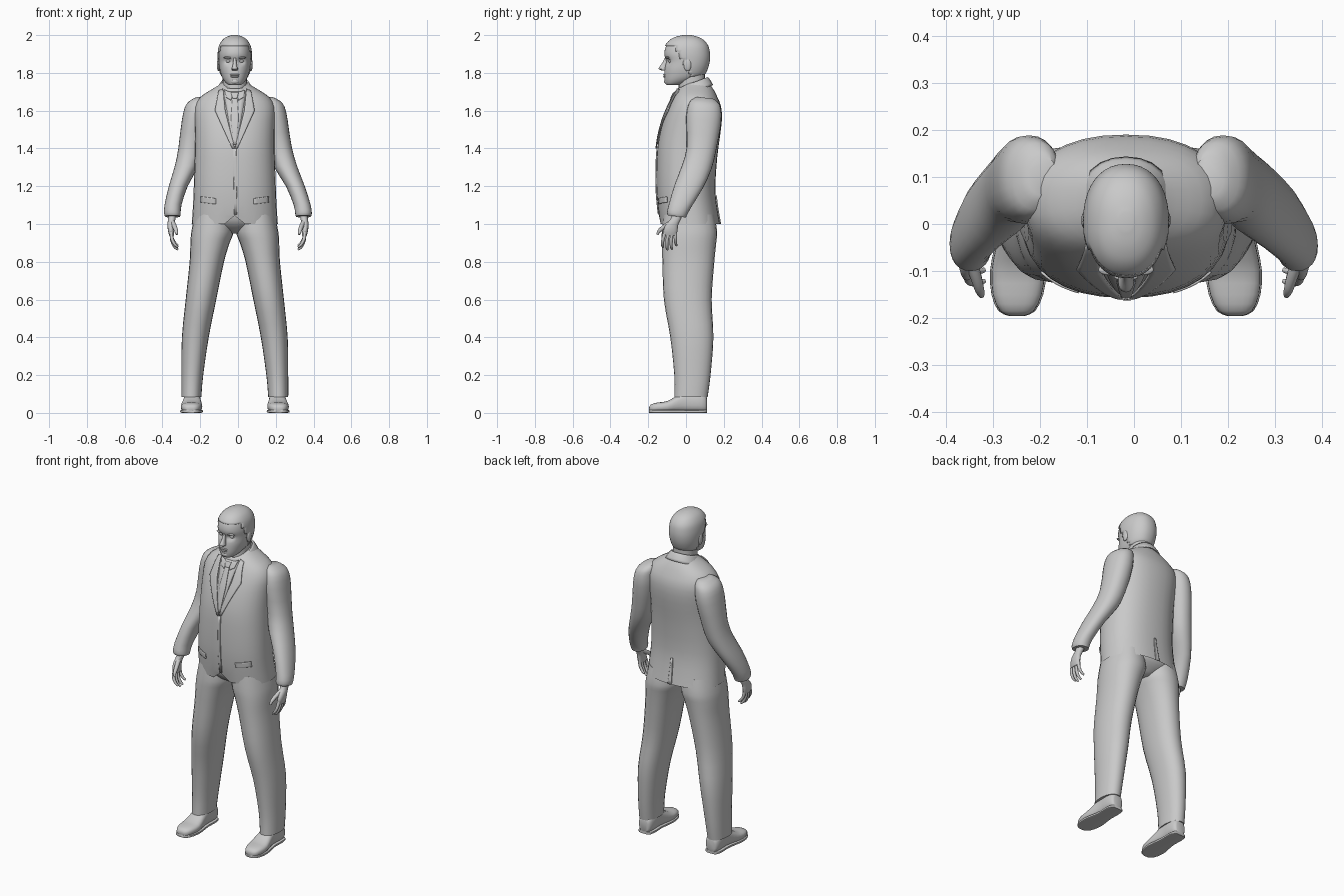
import bpy, bmesh, math
from mathutils import Vector

if "Cube" in bpy.data.objects:
    bpy.data.objects.remove(bpy.data.objects["Cube"])

CX = -0.017          # body centre line
GREY = bpy.data.materials.new("plain_grey")
GREY.diffuse_color = (0.588, 0.588, 0.588, 1)
GREY.use_nodes = True
GREY.node_tree.nodes["Principled BSDF"].inputs["Base Color"].default_value = GREY.diffuse_color


def finish(name, bm, angle=40, thick=0):
    bmesh.ops.recalc_face_normals(bm, faces=bm.faces)
    me = bpy.data.meshes.new(name)
    bm.to_mesh(me)
    bm.free()
    me.materials.append(GREY)
    ob = bpy.data.objects.new(name, me)
    bpy.context.collection.objects.link(ob)
    if thick:
        mod = ob.modifiers.new("thickness", 'SOLIDIFY')
        mod.thickness = thick
        mod.offset = 0
    bpy.ops.object.select_all(action='DESELECT')
    ob.select_set(True)
    bpy.context.view_layer.objects.active = ob
    bpy.ops.object.shade_smooth_by_angle(angle=math.radians(angle))
    return ob


def spline(keys, sub):
    """Smoothly resample a list of section keys."""
    out = []
    for i in range(len(keys) - 1):
        a, b, c, d = (keys[max(i - 1, 0)], keys[i], keys[i + 1], keys[min(i + 2, len(keys) - 1)])
        for j in range(sub):
            t = j / sub
            out.append([q + .5 * t * (r - p + t * (2 * p - 5 * q + 4 * r - s + t * (3 * (q - r) + s - p)))
                        for p, q, r, s in zip(a, b, c, d)])
    return out + [list(keys[-1])]


def bridge(bm, rings, caps):
    for a, b in zip(rings, rings[1:]):
        for i in range(len(a)):
            j = (i + 1) % len(a)
            bm.faces.new((a[i], a[j], b[j], b[i]))
    if caps:
        bm.faces.new(rings[0])
        bm.faces.new(rings[-1])


def body_shift(z):
    return CX


def arm_shift(z):
    return CX * min(1, max(0, (z - 1.05) / .4))


def loft(name, keys, s=1, p=2.2, n=24, sub=2, axis='z', slope=0, shift=body_shift,
         caps=True, edit=None, thick=0):
    """Sections (position, centre x, half width, low, high) joined along z or y."""
    bm = bmesh.new()
    rings = []
    for pos, cx, hw, lo, hi in spline(keys, sub):
        ring = []
        for i in range(n):
            a = 2 * math.pi * i / n
            c, d = [math.copysign(abs(f) ** (2 / p), f) for f in (math.cos(a), math.sin(a))]
            v = (lo + hi) / 2 + (hi - lo) / 2 * d
            x = s * (cx + hw * c) + shift(pos)
            z = pos + slope * (v - (lo + hi) / 2)
            ring.append(bm.verts.new((x, v, z) if axis == 'z' else (x, pos, v)))
        rings.append(ring)
    bridge(bm, rings, caps)
    if edit:
        edit(bm)
    return finish(name, bm, thick=thick)


def tube(name, pts, radii, flat=1.0, n=10):
    """Tapered tube through a few points."""
    bm = bmesh.new()
    rings = []
    dense = spline([(*p, r) for p, r in zip(pts, radii)], 3)
    for k, q in enumerate(dense):
        t = Vector(dense[min(k + 1, len(dense) - 1)][:3]) - Vector(dense[max(k - 1, 0)][:3])
        t.normalize()
        u = Vector((0, 1, 0)).cross(t).normalized()
        w = t.cross(u)
        rings.append([bm.verts.new(Vector(q[:3]) + q[3] * (
            u * flat * math.cos(2 * math.pi * i / n) + w * math.sin(2 * math.pi * i / n)))
            for i in range(n)])
    bridge(bm, rings, True)
    return finish(name, bm, 60)


def blob(name, loc, size):
    bm = bmesh.new()
    bmesh.ops.create_uvsphere(bm, u_segments=16, v_segments=10, radius=1)
    for v in bm.verts:
        v.co = Vector((loc[0] + CX, loc[1], loc[2])) + Vector(a * b for a, b in zip(v.co, size))
    return finish(name, bm)


# Jacket body with a small notch at the front hem
TP = 2.3
TORSO = [(1.0, 0, .228, -.137, .18), (1.1, 0, .221, -.15, .163), (1.2, 0, .217, -.157, .155),
         (1.35, 0, .212, -.155, .165), (1.45, 0, .21, -.145, .178), (1.55, 0, .213, -.12, .19),
         (1.62, 0, .212, -.092, .186), (1.67, 0, .185, -.068, .167), (1.705, 0, .135, -.048, .15),
         (1.735, 0, .085, -.02, .13), (1.755, 0, .06, 0, .11)]


def notch(bm):
    for v in bm.verts:
        if v.co.z < 1.01 and v.co.y < 0 and abs(v.co.x - CX) < .005:
            v.co.z += .045
    top = [e for e in bm.edges if e.is_boundary and e.verts[0].co.z > 1.7]
    bmesh.ops.holes_fill(bm, edges=top)


loft("jacket_body", TORSO, p=TP, n=32, caps=False, edit=notch)
loft("hips", [(.95, 0, .05, -.04, .09), (.98, 0, .13, -.09, .13), (1.02, 0, .205, -.122, .16),
              (1.07, 0, .208, -.13, .155)])


# Cloth plates laid on the jacket surface
def surface_y(x, z, side):
    sections = spline(TORSO, 8)
    for a, b in zip(sections, sections[1:]):
        if z <= b[0]:
            break
    t = min(1, (z - a[0]) / (b[0] - a[0]))
    _, _, hw, lo, hi = [m + (n - m) * t for m, n in zip(a, b)]
    h = max(0, 1 - min(1, abs(x / hw)) ** TP) ** (1 / TP)
    return (lo + hi) / 2 + side * (hi - lo) / 2 * h


def cloth(name, edge_a, edge_b, lift, s=1, side=-1, rows=6, cols=5):
    bm = bmesh.new()
    grid = []
    for a, b in zip(spline_line(edge_a, rows), spline_line(edge_b, rows)):
        row = []
        for j in range(cols + 1):
            x, z = [p + (q - p) * j / cols for p, q in zip(a, b)]
            row.append(bm.verts.new((s * x + CX, surface_y(x, z, side) + side * lift, z)))
        grid.append(row)
    for r, q in zip(grid, grid[1:]):
        for j in range(cols):
            bm.faces.new((r[j], r[j + 1], q[j + 1], q[j]))
    bmesh.ops.remove_doubles(bm, verts=bm.verts, dist=.0005)
    return finish(name, bm, thick=.006)


def spline_line(pts, rows):
    return [[p + (q - p) * k / rows for p, q in zip(a, b)]
            for a, b in zip(pts, pts[1:]) for k in range(rows)] + [list(pts[-1])]


cloth("shirt_front", [(-.06, 1.70), (-.01, 1.42)], [(.06, 1.70), (.01, 1.42)], .002)
cloth("tie", [(-.012, 1.672), (-.02, 1.56), (-.008, 1.42)], [(.012, 1.672), (.02, 1.56), (.008, 1.42)], .007)
cloth("tie_knot", [(-.02, 1.695), (-.012, 1.665)], [(.02, 1.695), (.012, 1.665)], .011)
cloth("front_opening", [(-.008, 1.41), (-.004, 1.05)], [(.008, 1.41), (.012, 1.05)], .002)
cloth("back_vent", [(-.006, 1.15), (-.012, 1.0)], [(.006, 1.15), (.012, 1.0)], .003, side=1)
for s, side in ((-1, "right"), (1, "left")):
    cloth(side + "_lapel", [(.062, 1.715), (.05, 1.6), (.0, 1.40)],
          [(.085, 1.705), (.105, 1.6), (.014, 1.40)], .007, s)
    cloth(side + "_shirt_collar", [(.008, 1.69), (.02, 1.655)], [(.055, 1.71), (.045, 1.67)], .008, s)
    cloth(side + "_pocket_flap", [(.1, 1.135), (.1, 1.105)], [(.18, 1.145), (.18, 1.115)], .003, s)

# Collar, neck and head
loft("jacket_collar", [(1.695, 0, .1, -.068, .14), (1.725, 0, .083, -.055, .126),
                       (1.745, 0, .07, -.045, .112)], slope=.38, caps=False, thick=.008)
loft("neck", [(1.67, 0, .068, -.045, .105), (1.74, 0, .064, -.038, .1), (1.8, 0, .064, -.04, .1)])
HEAD = [(1.735, 0, .028, -.1, -.04), (1.742, 0, .042, -.108, -.01), (1.76, 0, .058, -.113, .04),
        (1.785, 0, .071, -.115, .09), (1.82, 0, .08, -.113, .11), (1.86, 0, .084, -.106, .12),
        (1.9, 0, .085, -.115, .121), (1.94, 0, .078, -.106, .112), (1.97, 0, .06, -.082, .088),
        (1.987, 0, .036, -.048, .056), (1.995, 0, .01, -.01, .02)]


def eye_sockets(bm):
    for v in bm.verts:
        d = math.hypot((abs(v.co.x - CX) - .034) / .022, (v.co.z - 1.862) / .02)
        if v.co.y < -.04 and d < 1:
            v.co.y += .014 * (1 - d * d)


def hairline(bm):
    cut = []
    for f in bm.faces:
        c = f.calc_center_median()
        t = min(1, max(0, (c.y + .06) / .09))
        if c.z < 1.94 - .16 * t:
            cut.append(f)
    bmesh.ops.delete(bm, geom=cut, context='FACES')


loft("head", HEAD, n=40, sub=4, edit=eye_sockets)
loft("hair", [(z + .003, c, w + .004, a - .003, b + .004) for z, c, w, a, b in HEAD],
     n=40, sub=4, edit=hairline, thick=.004)
loft("nose", [(1.812, 0, .012, -.125, -.1), (1.82, 0, .017, -.145, -.1), (1.832, 0, .013, -.141, -.1),
              (1.855, 0, .009, -.124, -.095), (1.88, 0, .007, -.114, -.095)], n=12)
blob("upper_lip", (0, -.112, 1.79), (.026, .009, .005))
blob("lower_lip", (0, -.112, 1.78), (.022, .009, .005))
blob("chin", (0, -.098, 1.755), (.026, .018, .016))

for s, side in ((-1, "right"), (1, "left")):
    blob(side + "_eye", (s * .034, -.082, 1.862), (.014, .013, .008))
    blob(side + "_brow", (s * .035, -.097, 1.881), (.024, .012, .006))
    blob(side + "_ear", (s * .086, .008, 1.842), (.009, .02, .033))

    # Trouser leg and shoe
    loft(side + "_trouser_leg", [
        (.085, .23, .053, -.062, .115), (.2, .225, .058, -.062, .13), (.4, .209, .071, -.083, .145),
        (.6, .179, .081, -.117, .136), (.8, .148, .091, -.125, .15), (.9, .131, .104, -.128, .16),
        (.96, .118, .112, -.128, .165), (1.05, .112, .1, -.12, .15)], s, sub=3)
    shoe = [(-.195, .232, .015, .012, .03), (-.185, .232, .036, .004, .045), (-.15, .231, .052, .004, .055),
            (-.1, .229, .057, .004, .062), (-.05, .227, .05, .004, .09), (0, .226, .043, .004, .115),
            (.06, .226, .045, .004, .115), (.1, .226, .038, .004, .1), (.11, .226, .025, .012, .08)]
    loft(side + "_shoe", shoe, s, p=2.6, axis='y')
    loft(side + "_sole", [(y, c, w + .003, 0, .016) for y, c, w, _, _ in shoe], s, p=6, axis='y')

    # Sleeve
    loft(side + "_sleeve", [
        (1.04, .346, .04, -.096, .0), (1.055, .347, .044, -.1, .006), (1.1, .342, .045, -.09, .03),
        (1.2, .31, .05, -.06, .09), (1.3, .264, .062, -.022, .135), (1.4, .237, .064, .004, .16),
        (1.55, .212, .068, 0, .187), (1.62, .202, .062, .012, .185), (1.65, .19, .05, .03, .172),
        (1.668, .178, .03, .06, .145)], s, slope=-.12, shift=arm_shift)

    # Hand with four curled fingers and a thumb
    loft(side + "_palm", [(.94, .352, .012, -.115, -.05), (.965, .355, .016, -.12, -.045),
                          (1.0, .355, .018, -.105, -.04), (1.03, .35, .02, -.08, -.025),
                          (1.08, .345, .02, -.07, -.02)], s, n=16, shift=arm_shift)
    for k, name in enumerate(("index", "middle", "ring", "little")):
        y, drop = -.109 + .0175 * k, (.068, .08, .078, .06)[k]
        tube(f"{side}_{name}_finger", [(s * .353, y, .96), (s * .35, y - .012 + .004 * k, .96 - drop * .55),
                                       (s * .335, y - .016 + .006 * k, .96 - drop),
                                       (s * .318, y - .012 + .006 * k, .952 - drop * 1.1)],
             (.0095, .009, .008, .005))
    tube(side + "_thumb", [(s * .348, -.075, 1.01), (s * .335, -.115, .985), (s * .328, -.14, .965),
                           (s * .324, -.152, .945)], (.014, .012, .01, .006))
